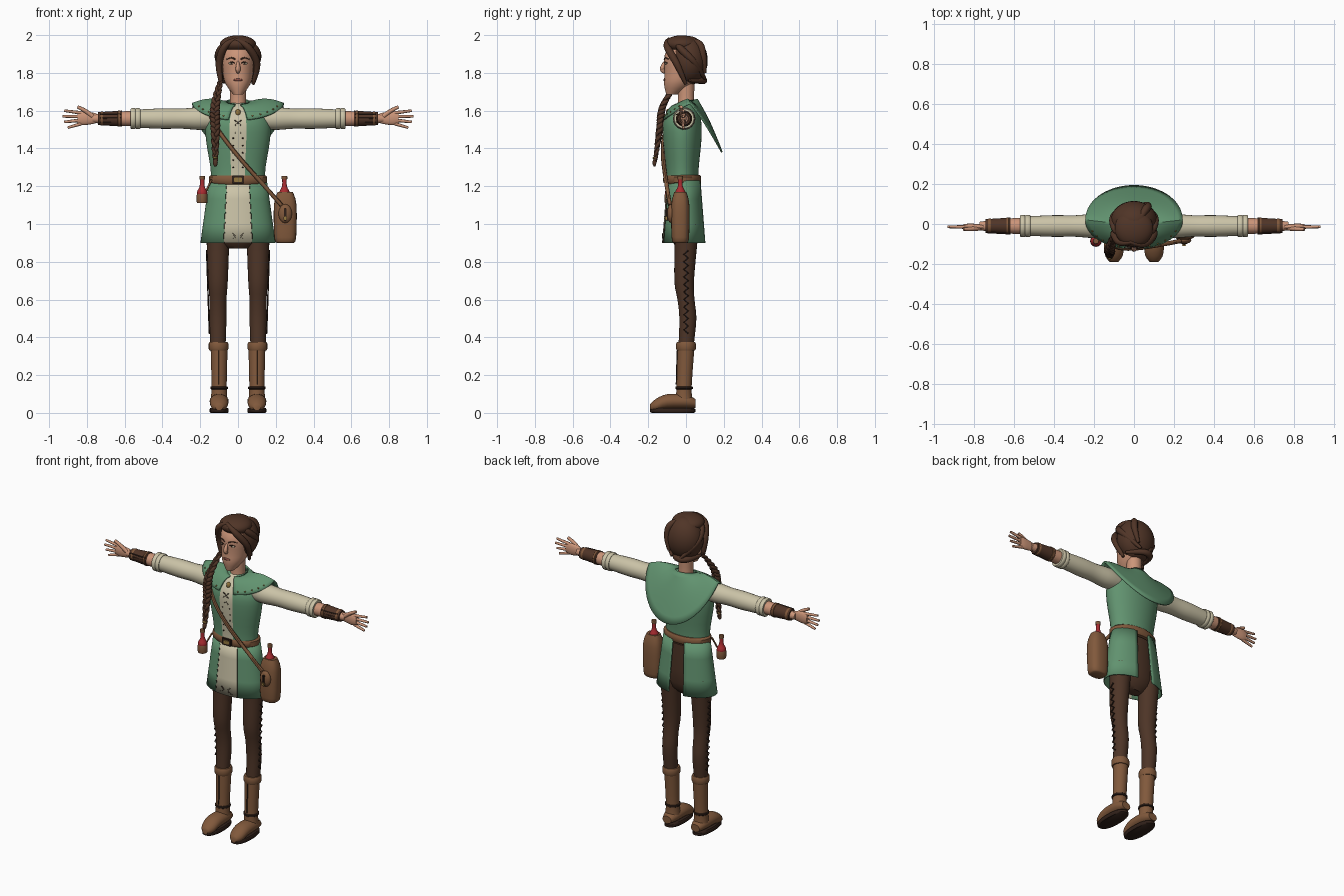
import bpy, bmesh
from math import sin, cos, pi, radians
from mathutils import Vector, Matrix

if "Cube" in bpy.data.objects:
    bpy.data.objects.remove(bpy.data.objects["Cube"])


def material(name, *rgb):
    mat = bpy.data.materials.new(name)
    mat.use_nodes = True
    mat.diffuse_color = (*rgb, 1)
    mat.node_tree.nodes["Principled BSDF"].inputs["Base Color"].default_value = (*rgb, 1)
    return mat


GREEN = material("green_cloth", .12, .29, .16)
CREAM = material("cream_linen", .6, .55, .39)
SKIN = material("skin", .6, .3, .19)
HAIR = material("brown_hair", .08, .035, .02)
LEGGING = material("dark_leggings", .075, .035, .02)
LEATHER = material("tan_leather", .22, .1, .045)
DARK = material("dark_trim", .03, .015, .01)
RED = material("red_glass", .4, .025, .03)
BRASS = material("brass", .3, .19, .05)
LIPS = material("lips", .26, .08, .06)


def finish(name, bm, materials, mirror=False, thickness=0):
    bmesh.ops.recalc_face_normals(bm, faces=bm.faces)
    mesh = bpy.data.meshes.new(name)
    bm.to_mesh(mesh)
    bm.free()
    for mat in materials:
        mesh.materials.append(mat)
    mesh.shade_smooth()
    mesh.set_sharp_from_angle(angle=radians(45))
    part = bpy.data.objects.new(name, mesh)
    bpy.context.collection.objects.link(part)
    if thickness:
        solidify = part.modifiers.new("Thickness", 'SOLIDIFY')
        solidify.thickness, solidify.offset = thickness, 0
    if mirror:
        part.modifiers.new("Mirror", 'MIRROR')


def spline(points, steps):
    """Smooth curve through all points."""
    last, out = len(points) - 1, []
    for i in range(last):
        quad = (points[max(i - 1, 0)], points[i], points[i + 1], points[min(i + 2, last)])
        for t in (j / steps for j in range(steps)):
            out.append(tuple(b + t / 2 * (c - a + t * (2 * a - 5 * b + 4 * c - d + t * (3 * b - a - 3 * c + d)))
                             for a, b, c, d in zip(*quad)))
    return out + [tuple(points[last])]


def bridge(bm, rings, width=0, gap=0):
    """Join rings; faces near the front take the trim, a gap stays open behind."""
    rows = [[bm.verts.new(point) for point in ring] for ring in rings]
    count = len(rows[0])
    for low, high in zip(rows, rows[1:]):
        for j in range(count):
            from_front = min(j + .5, count - j - .5) * 360 / count
            if from_front < 180 - gap:
                k = (j + 1) % count
                face = bm.faces.new((low[j], low[k], high[k], high[j]))
                face.material_index = int(from_front < width)
    if not gap:
        bm.faces.new(rows[0])
        bm.faces.new(rows[-1])


def loft(name, mat, rings, at=(0, 0), axis='z', ratio=1, sides=24, steps=3, square=1,
         mirror=False, trim=None, width=0, gap=0, thickness=0):
    """Rings are (position along axis, radius, optional shift of the second centre)."""
    def rounded(value):
        return abs(value) ** square * (1 if value > 0 else -1)
    sections = []
    for along, radius, shift in spline([(*ring, 0)[:3] for ring in rings], steps):
        section = []
        for j in range(sides):
            angle = 2 * pi * j / sides - pi / 2
            u = at[0] + radius * rounded(cos(angle))
            v = at[1] + shift + radius * ratio * rounded(sin(angle))
            section.append({'z': (u, v, along), 'x': (along, u, v), 'y': (u, along, v)}[axis])
        sections.append(section)
    bm = bmesh.new()
    bridge(bm, sections, width, gap)
    finish(name, bm, [mat, trim] if trim else [mat], mirror, thickness)


def band(name, mat, start, end, radius, **options):
    """Short ring with rounded edges."""
    edge = (end - start) / 5
    loft(name, mat, [(start, radius * .92), (start + edge, radius), (end - edge, radius), (end, radius * .92)],
         steps=1, **options)


def constant(t):
    return 1


def taper(t):
    return 1 - t / 3


def swell(t):
    return .4 + .6 * sin(pi * t)


def tube(name, mat, points, radius, profile=constant, sides=8, steps=4, mirror=False):
    path = [Vector(point) for point in spline(points, steps)]
    last, side, rings = len(path) - 1, Vector((.1, 1, 0)), []
    for i, centre in enumerate(path):
        along = (path[min(i + 1, last)] - path[max(i - 1, 0)]).normalized()
        side = (side - along * side.dot(along)).normalized()
        up = along.cross(side)
        size = radius * profile(i / last)
        angles = [2 * pi * j / sides for j in range(sides)]
        rings.append([centre + (side * cos(angle) + up * sin(angle)) * size for angle in angles])
    bm = bmesh.new()
    bridge(bm, rings)
    finish(name, bm, [mat], mirror)


def blob(name, mat, centre, radii, mirror=False, sides=16):
    bm = bmesh.new()
    bmesh.ops.create_uvsphere(bm, u_segments=sides, v_segments=sides // 2, radius=1,
                              matrix=Matrix.Translation(centre) @ Matrix.Diagonal((*radii, 1)))
    finish(name, bm, [mat], mirror)


def box(name, mat, centre, size):
    bm = bmesh.new()
    bmesh.ops.create_cube(bm, size=1, matrix=Matrix.Translation(centre) @ Matrix.Diagonal((*size, 1)))
    bmesh.ops.bevel(bm, geom=bm.edges[:], offset=min(size) / 4, segments=2, affect='EDGES')
    finish(name, bm, [mat])


# Legs and boots
loft("legs", LEGGING, [(1, .07), (.9, .06), (.7, .052, -.01), (.6, .045), (.5, .045, .01), (.35, .04)],
     at=(.106, 0), mirror=True)
loft("hips", LEGGING, [(.87, .06), (.95, .14), (1.2, .14)], at=(0, -.01), ratio=.55)
tube("leg_lacing", DARK, [(.166 - i / 1500, .012 * (-1) ** i, .86 - i / 50) for i in range(23)], .004,
     sides=5, steps=1, mirror=True)
loft("boot_shafts", LEATHER, [(.07, .045), (.14, .04), (.35, .045, .01)], at=(.1, -.01), mirror=True)
band("boot_cuffs", LEATHER, .33, .375, .052, at=(.103, 0), mirror=True)
band("ankle_straps", DARK, .125, .14, .046, at=(.1, -.01), mirror=True)
loft("boot_feet", LEATHER, [(.05, .03, .05), (0, .047, .06), (-.1, .05, .06), (-.16, .043, .04), (-.19, .02, .03)],
     at=(.1, 0), axis='y', ratio=.78, mirror=True)
band("boot_soles", DARK, 0, .026, .05, at=(.1, -.07), ratio=2.4, square=.85, mirror=True)
tube("boot_seams", DARK, [(.1, -.047, .33), (.1, -.052, .15)], .003, sides=5, mirror=True)

# Tunic, split skirt and belt
loft("tunic", GREEN, [(1.22, .143), (1.3, .146), (1.45, .17), (1.54, .168), (1.6, .13, .01), (1.64, .07, .02)],
     at=(0, -.02), ratio=.6, sides=48, trim=CREAM, width=15)
loft("skirt", GREEN, [(1.23, .15), (.9, .196)], at=(0, -.01), ratio=.58, sides=48,
     trim=CREAM, width=22.5, gap=15, thickness=.006)
band("belt", LEATHER, 1.21, 1.26, .154, at=(0, -.015), ratio=.62, sides=40)
box("buckle", DARK, (0, -.112, 1.235), (.066, .012, .044))
box("buckle_plate", BRASS, (0, -.117, 1.235), (.04, .01, .024))
tube("skirt_edges", DARK, [(.06, -.095, 1.2), (.075, -.118, .9)], .003, sides=5, mirror=True)
tube("hem_embroidery", DARK, [(.05, -.12, .91), (.015, -.124, .93), (.03, -.123, .95)], .003, sides=5, mirror=True)
for z in (1.48, 1.52):
    tube("chest_lacing", DARK, [(-.018, -.123, z), (.018, -.121, z + .03)], .003, sides=5, mirror=True)
for i in range(5):
    blob("tunic_eyelets", DARK, (.025, -.108 - i / 300, 1.3 + i / 26), [.004] * 3, True, 8)


# Shoulder cape: a sloped collar, open in front and long behind
def cape_point(angle, out):
    ahead = cos(angle)
    reach, drop = (.142, .088) if ahead > 0 else (.17, .257)
    inner = Vector((.06 * sin(angle), -.058 * ahead, 1.645 - .015 * ahead))
    outer = Vector((.242 * sin(angle), .02 - reach * ahead, 1.637 - drop * abs(ahead) ** 1.2))
    return inner.lerp(outer, out) + Vector((0, 0, .018 * sin(pi * out)))


bm = bmesh.new()
rows = [[bm.verts.new(cape_point(radians(angle), j / 8)) for j in range(9)] for angle in range(12, 349, 6)]
for first, second in zip(rows, rows[1:]):
    for j in range(8):
        bm.faces.new((first[j], first[j + 1], second[j + 1], second[j]))
finish("shoulder_cape", bm, [GREEN], thickness=.009)
for angle in range(20, 70, 12):
    blob("cape_studs", BRASS, cape_point(radians(angle), .9) + Vector((0, -.003, .004)), [.005] * 3, True, 8)
blob("cape_clasp", BRASS, (0, -.095, 1.59), (.014, .012, .02))

# Sleeves, forearms and bracers
arm = {"axis": 'x', "at": (-.01, 1.558), "mirror": True}
loft("sleeves", CREAM, [(.12, .052), (.2, .06), (.3, .053), (.4, .054), (.55, .047)], **arm)
for x in (.53, .555):
    band("sleeve_rolls", CREAM, x - .013, x + .013, .056, **arm)
loft("forearms", SKIN, [(.53, .04), (.64, .037), (.77, .021)], **arm)
loft("bracers", HAIR, [(.615, .042), (.74, .034)], **arm)
for x, radius in ((.63, .043), (.72, .037)):
    band("bracer_straps", LEATHER, x - .008, x + .008, radius, **arm)
for z in (1.54, 1.56, 1.58):
    tube("bracer_cords", DARK, [(.62, -.049, z), (.73, -.043, z)], .004, sides=5, mirror=True)

# Hands
loft("palms", SKIN, [(.75, .011), (.78, .014), (.82, .016), (.85, .013)], axis='x', at=(-.014, 1.56), ratio=2.3, mirror=True)
for i in range(4):
    tube("fingers", SKIN, [(.83, -.015, 1.588 - i * .019), (.93 - abs(i - 1) ** 1.5 / 100, -.014, 1.6 - i * .03)],
         .01, taper, mirror=True)
tube("thumbs", SKIN, [(.77, -.02, 1.57), (.81, -.025, 1.6), (.85, -.025, 1.62)], .013, taper, mirror=True)

# Head and face
loft("neck", SKIN, [(1.6, .05), (1.65, .043), (1.75, .045)])
loft("head", SKIN, [(1.685, .025, -.075), (1.74, .065, -.04), (1.8, .08, -.02), (1.9, .087, -.01), (1.97, .045)],
     ratio=1.17, sides=32)
tube("nose", SKIN, [(0, -.112, 1.86), (0, -.126, 1.82), (0, -.112, 1.8)], .013, swell)
blob("eyes", CREAM, (.034, -.106, 1.85), (.015, .005, .007), True)
blob("irises", DARK, (.034, -.11, 1.85), (.006, .003, .006), True)
tube("eyelids", DARK, [(.016, -.112, 1.852), (.034, -.111, 1.858), (.05, -.1, 1.852)], .003, taper, mirror=True)
tube("eyebrows", HAIR, [(.014, -.115, 1.872), (.035, -.109, 1.88), (.06, -.09, 1.872)], .004, taper, mirror=True)
blob("mouth", LIPS, (0, -.114, 1.763), (.024, .006, .007))

# Hair with swept locks and a three-strand braid
blob("hair_back", HAIR, (0, .015, 1.865), (.117, .1, .13), sides=32)
blob("hair_crown", HAIR, (0, -.022, 1.952), (.096, .092, .047), sides=32)
for name, points, both in (
        ("right_lock", [(-.01, -.09, 1.98), (-.07, -.09, 1.94), (-.1, -.05, 1.85), (-.09, -.04, 1.74)], False),
        ("left_lock", [(-.02, -.09, 1.98), (.05, -.1, 1.94), (.1, -.05, 1.85), (.08, 0, 1.74)], False),
        ("side_locks", [(.03, -.06, 1.98), (.09, -.03, 1.93), (.1, .04, 1.86), (.03, .1, 1.77)], True),
        ("top_lock", [(-.03, -.07, 1.97), (.05, .06, 1.96), (.07, .09, 1.89), (.05, .1, 1.8)], False),
        ("nape_roll", [(.08, .02, 1.76), (0, .09, 1.76), (-.06, .07, 1.76), (-.09, -.02, 1.76)], False)):
    tube(name, HAIR, points, .02, swell, 10, 6, both)
braid = spline([(-.09, -.03, 1.77), (-.12, -.12, 1.63), (-.12, -.14, 1.5), (-.12, -.165, 1.32)], 20)
for strand in range(3):
    points = []
    for i, (x, y, z) in enumerate(braid):
        turn = i * .55 + strand * 2 * pi / 3
        spread = .015 * swell(i / len(braid))
        points.append((x + spread * sin(turn), y + spread / 2 * sin(2 * turn), z))
    tube("braid_strand", HAIR, points, .014, swell, steps=1)
blob("braid_tail", HAIR, (-.12, -.167, 1.325), (.013, .01, .022))
blob("braid_tie", BRASS, (-.12, -.163, 1.35), (.014, .014, .007))

# Shoulder strap and satchel
tube("satchel_strap", LEATHER, [(-.15, -.05, 1.58), (-.1, -.11, 1.49), (0, -.122, 1.36), (.15, -.1, 1.19), (.23, -.085, 1.1)], .011)
loft("satchel", LEATHER, [(.9, .045), (.93, .058), (1.1, .06), (1.17, .04)], at=(.25, -.03), ratio=.8, square=.75, mirror=False)
blob("satchel_pocket", LEATHER, (.25, -.08, 1.055), (.036, .02, .05))
box("satchel_tab", DARK, (.25, -.1, 1.05), (.014, .012, .07))
box("satchel_clasp", BRASS, (.25, -.105, 1.03), (.02, .01, .018))

# Potion bottles
for place in ((.246, -.03), (-.19, -.085)):
    band("bottle_holder", LEATHER, 1.11, 1.16, .029, at=place, sides=16)
    loft("bottle_glass", RED, [(1.15, .025), (1.17, .027), (1.2, .013), (1.24, .012)], at=place, sides=16)
    band("bottle_cork", LEATHER, 1.235, 1.255, .015, at=place, sides=16)
tube("bottle_hanger", LEATHER, [(-.14, -.06, 1.235), (-.18, -.08, 1.15)], .005)
